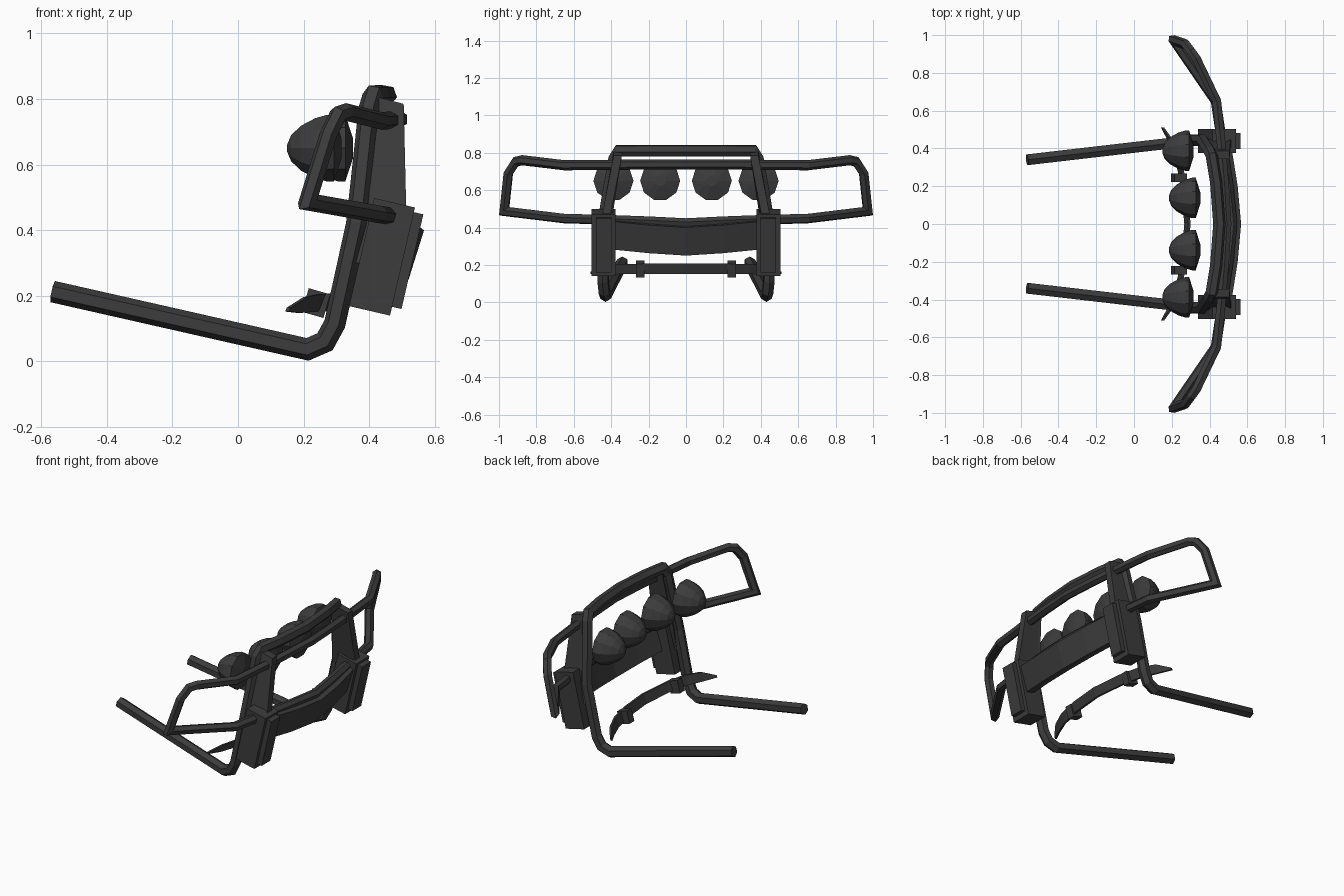
import bpy, bmesh, math
from mathutils import Vector, Matrix

if "Cube" in bpy.data.objects:
    bpy.data.objects.remove(bpy.data.objects["Cube"])

dark = bpy.data.materials.new("dark_metal")
dark.diffuse_color = (0.045, 0.045, 0.045, 1)
dark.use_nodes = True
dark.node_tree.nodes["Principled BSDF"].inputs["Base Color"].default_value = dark.diffuse_color
Y = Vector((0, 1, 0))


def finish(bm, name, mirror=True):
    """Turn a bmesh into a flat-shaded object, mirrored left to right."""
    bmesh.ops.recalc_face_normals(bm, faces=bm.faces)
    me = bpy.data.meshes.new(name)
    bm.to_mesh(me)
    bm.free()
    me.materials.append(dark)
    ob = bpy.data.objects.new(name, me)
    bpy.context.collection.objects.link(ob)
    if mirror:
        m = ob.modifiers.new("mirror", 'MIRROR')
        m.use_axis = (False, True, False)
        m.merge_threshold = 0.001
    return ob


def loft(name, rings, cap_start=True, cap_end=True, mirror=True):
    bm = bmesh.new()
    vs = [[bm.verts.new(p) for p in r] for r in rings]
    n = len(vs[0])
    for a, b in zip(vs, vs[1:]):
        for i in range(n):
            j = (i + 1) % n
            bm.faces.new((a[i], a[j], b[j], b[i]))
    if cap_start:
        bm.faces.new(vs[0])
    if cap_end:
        bm.faces.new(vs[-1])
    return finish(bm, name, mirror)


def tube(name, pts, r, start=None, end=None, sides=6):
    """Mitred tube; start/end give the plane normal when it meets the mirror plane."""
    pts = [Vector(p) for p in pts]
    dirs = [(b - a).normalized() for a, b in zip(pts, pts[1:])]
    normals = [start or dirs[0]]
    normals += [(a + b).normalized() for a, b in zip(dirs, dirs[1:])]
    normals.append(end or dirs[-1])
    u = dirs[0].cross(Vector((0, 0, 1))).normalized()
    v = u.cross(dirs[0])
    ring = [pts[0] + r * (u * math.sin(t) + v * math.cos(t))
            for t in (2 * math.pi * i / sides for i in range(sides))]
    rings = []
    for k, (p, n) in enumerate(zip(pts, normals)):
        d = dirs[max(k - 1, 0)]
        ring = [q + d * ((p - q).dot(n) / d.dot(n)) for q in ring]
        rings.append(ring)
    return loft(name, rings, start is None, end is None)


def box(name, centre, size, tilt):
    bm = bmesh.new()
    bmesh.ops.create_cube(bm, size=1, matrix=Matrix.Translation(centre)
                          @ Matrix.Rotation(tilt, 4, 'Y') @ Matrix.Diagonal((*size, 1)))
    return finish(bm, name)


# Main frame: rear arms, bend, uprights and top bar in one tube
tube("main_frame_tube", [
    (-0.565, 0.34, 0.213), (0.212, 0.43, 0.037), (0.265, 0.437, 0.060),
    (0.295, 0.443, 0.115), (0.362, 0.445, 0.42), (0.40, 0.385, 0.77),
    (0.412, 0.36, 0.81), (0.435, 0.22, 0.811), (0.452, 0, 0.811)], 0.033, end=Y)

# Headlight guard: closed loop running across and around both wings
tube("wing_guard_tube", [
    (0.492, 0, 0.738), (0.480, 0.2, 0.737), (0.462, 0.42, 0.735),
    (0.438, 0.65, 0.733), (0.330, 0.875, 0.760), (0.305, 0.91, 0.752),
    (0.275, 0.95, 0.69), (0.212, 0.972, 0.487), (0.433, 0.65, 0.448),
    (0.468, 0.42, 0.442), (0.50, 0.2, 0.434), (0.52, 0, 0.424)],
    0.027, start=Y, end=Y)

# Flat upright plates leaning inward in front of the frame tube
loft("upright_plate", [
    [(x, y + s, z) for x, y, z in ((0.41, 0.365, 0.81), (0.505, 0.365, 0.785),
                                   (0.513, 0.43, 0.45), (0.47, 0.44, 0.30),
                                   (0.355, 0.44, 0.30), (0.375, 0.43, 0.45))]
    for s in (-0.022, 0.022)])

# Bumper blocks with raised front pads
TILT = math.radians(13)
box("bumper_block", (0.439, 0.44, 0.319), (0.128, 0.128, 0.338), TILT)
box("bumper_pad", (0.515, 0.44, 0.308), (0.034, 0.085, 0.296), TILT)

# Bowed centre panel between the blocks
section = ((0.52, 0.25), (0.567, 0.40), (0.517, 0.412), (0.47, 0.262))
loft("centre_panel", [[(x + dx, y, z + dz) for x, z in section]
                      for y, dx, dz in ((0, 0, 0), (0.2, -0.018, 0.013), (0.40, -0.05, 0.033))],
     cap_start=False)

# Thin curved lower strip with tapered swept-back ends
strip = []
for x, y, z, h in ((0.283, 0, 0.18, 0.027), (0.265, 0.2, 0.18, 0.027),
                   (0.235, 0.34, 0.178, 0.027), (0.195, 0.44, 0.172, 0.024),
                   (0.152, 0.51, 0.158, 0.006)):
    k = 0.4 * h
    strip.append([(x - k - 0.006, y, z - h), (x - k + 0.006, y, z - h),
                  (x + k + 0.006, y, z + h), (x + k - 0.006, y, z + h)])
loft("lower_strip", strip, cap_start=False)
box("strip_clip", (0.238, 0.245, 0.178), (0.068, 0.046, 0.075), math.radians(16))

# Domed spot lamps, ten-sided, facing forward
profile = ((0.0, 0.012), (0.012, 0.042), (0.042, 0.072), (0.085, 0.096),
           (0.122, 0.107), (0.142, 0.107), (0.148, 0.088), (0.166, 0.03))
for label, y, x0 in (("inner", 0.138, 0.185), ("outer", 0.388, 0.15)):
    loft(label + "_spot_lamp", [
        [(x0 + dx, y + r * math.cos(a), 0.65 + r * math.sin(a))
         for a in (math.radians(36 * i - 72) for i in range(10))]
        for dx, r in profile])
